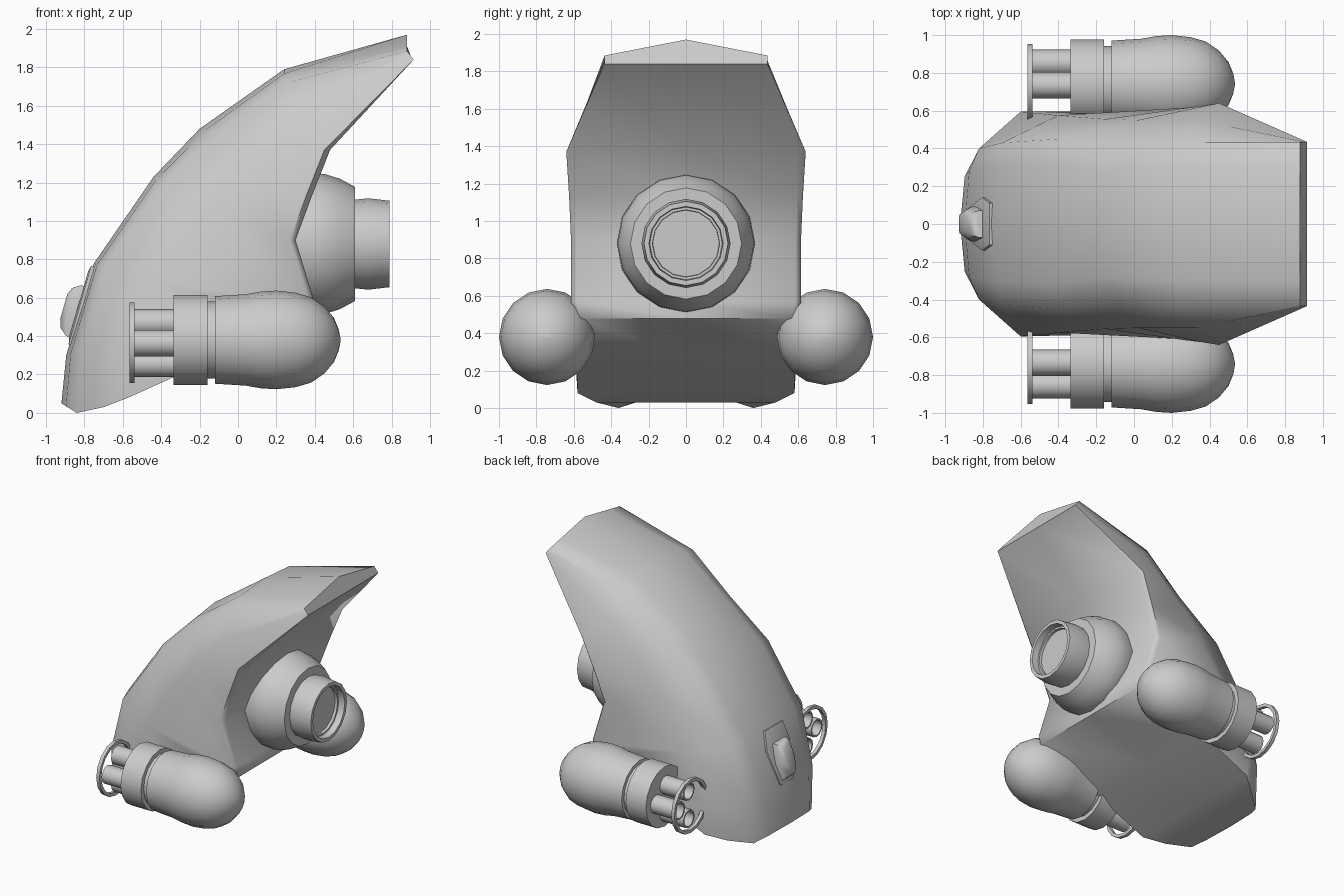
import bpy, bmesh, math
from mathutils import Vector, Matrix

if "Cube" in bpy.data.objects:
    bpy.data.objects.remove(bpy.data.objects["Cube"])


def finish(name, bm, angle=35):
    bmesh.ops.remove_doubles(bm, verts=bm.verts, dist=0.0005)
    bmesh.ops.recalc_face_normals(bm, faces=bm.faces)
    me = bpy.data.meshes.new(name)
    bm.to_mesh(me)
    bm.free()
    ob = bpy.data.objects.new(name, me)
    bpy.context.collection.objects.link(ob)
    bpy.ops.object.select_all(action='DESELECT')
    ob.select_set(True)
    bpy.context.view_layer.objects.active = ob
    bpy.ops.object.shade_smooth_by_angle(angle=math.radians(angle))
    return ob


def loft(bm, rings, closed=False):
    """Skin rings of points; cap the ends, or join last to first if closed."""
    vs = [[bm.verts.new(p) for p in r] for r in rings]
    n = len(vs[0])
    pairs = list(zip(vs, vs[1:])) + ([(vs[-1], vs[0])] if closed else [])
    for a, b in pairs:
        for j in range(n):
            k = (j + 1) % n
            bm.faces.new((a[j], a[k], b[k], b[j]))
    if not closed:
        bm.faces.new(vs[0])
        bm.faces.new(vs[-1])


def lathe(bm, profile, y, z, n=16, closed=False):
    """Turn (x, radius) pairs around an axis parallel to x."""
    loft(bm, [[(x, y + r * math.cos(2 * math.pi * i / n),
                z + r * math.sin(2 * math.pi * i / n)) for i in range(n)]
              for x, r in profile], closed)


# Hull: stations from the nose up to the tail tip
# (front centre x,z), (shoulder x,y,z), (side x,y,z), (rear edge x,y,z)
stations = [
    ((-.92, .05), (-.84, .36, .0), (-.70, .48, .03), (-.57, .58, .08)),
    ((-.895, .30), (-.82, .40, .32), (-.60, .595, .32), (-.15, .585, .27)),
    ((-.75, .78), (-.70, .43, .75), (-.40, .575, .68), (.40, .60, .48)),
    ((-.75, .78), (-.70, .43, .75), (-.40, .575, .68), (.40, .615, .57)),
    ((-.44, 1.23), (-.40, .45, 1.17), (-.15, .555, 1.08), (.30, .615, .90)),
    ((-.20, 1.48), (-.09, .40, 1.465), (.02, .55, 1.30), (.385, .625, 1.13)),
    ((.24, 1.79), (.24, .43, 1.715), (.34, .55, 1.58), (.48, .64, 1.37)),
    ((.88, 1.97), (.88, .435, 1.885), (.90, .435, 1.86), (.915, .435, 1.84)),
]
rings = []
for i, (f, sh, side, rear) in enumerate(stations):
    top = i == len(stations) - 1
    a, c, e = Vector((f[0], 0, f[1])), Vector(sh), Vector(rear)
    b = a.lerp(c, .7 if top else .3)
    b.y = c.y * .7
    # narrow rounding strip along the rear edge, fading out at both ends
    inset = 0 if top or i < 2 else .03
    half = [b, c, Vector(side), e - Vector((inset, 0, 0)),
            e - Vector((0, inset, 0))]
    other = [Vector((p.x, -p.y, p.z)) for p in reversed(half)]
    rings.append([a] + half + [Vector((e.x, 0, e.z))] + other)
bm = bmesh.new()
loft(bm, rings)
finish("hull", bm, 55)

# Engine: domed housing and recessed nozzle
bm = bmesh.new()
lathe(bm, [(.22, .31), (.36, .37), (.45, .365), (.53, .34), (.61, .297),
           (.61, .2)], 0, .88)
finish("engine_housing", bm)
bm = bmesh.new()
lathe(bm, [(.58, .228), (.68, .238), (.79, .225), (.79, .198), (.74, .194),
           (.74, .18), (.72, .178)], 0, .88)
finish("engine_nozzle", bm, 30)

# Gun pods: rounded body with groove, three hollow barrels, muzzle ring
pod = [(-.336, .235), (-.16, .235), (-.16, .2), (-.12, .2), (-.12, .228),
       (.04, .238), (.12, .252), (.2, .257), (.3, .246), (.38, .223),
       (.45, .175), (.5, .115), (.525, .055), (.535, .004)]
GZ = .38
for label, s in (("left", 1), ("right", -1)):
    gy = .743 * s
    bm = bmesh.new()
    lathe(bm, pod, gy, GZ)
    finish(label + "_gun_pod", bm, 40)
    bm = bmesh.new()
    for y, z in ((.853, .363), (.735, .256), (.735, .47)):
        lathe(bm, [(-.32, .07), (-.54, .07), (-.54, .058), (-.42, .058)],
              s * y, z, 12)
    finish(label + "_gun_barrels", bm)
    bm = bmesh.new()
    lathe(bm, [(-.565, .21), (-.538, .21), (-.538, .185), (-.565, .185)],
          gy, .366, 16, True)
    finish(label + "_muzzle_ring", bm)

# Sensor eye: hexagonal plate on the nose with a bulging lens
tilt = Matrix.Translation((-.825, 0, .57)) @ Matrix.Rotation(.28, 4, 'Y')
outline = [(.11, .205), (.14, .06), (.08, -.22)]
outline += [(-y, z) for y, z in reversed(outline)]
bm = bmesh.new()
loft(bm, [[tilt @ Vector((x, y * k, z * k)) for y, z in outline]
          for x, k in ((.07, 1), (.004, 1), (-.004, .85))])
finish("sensor_plate", bm, 25)
bm = bmesh.new()
lens = [(.07, .12), (.09, -.02), (.06, -.15)]
lens += [(-y, z) for y, z in reversed(lens)]
loft(bm, [[tilt @ Vector((x, y * k, z * k - .03)) for y, z in lens]
          for x, k in ((.03, 1.1), (-.025, 1), (-.06, .8), (-.075, .5))])
finish("sensor_lens", bm, 50)
